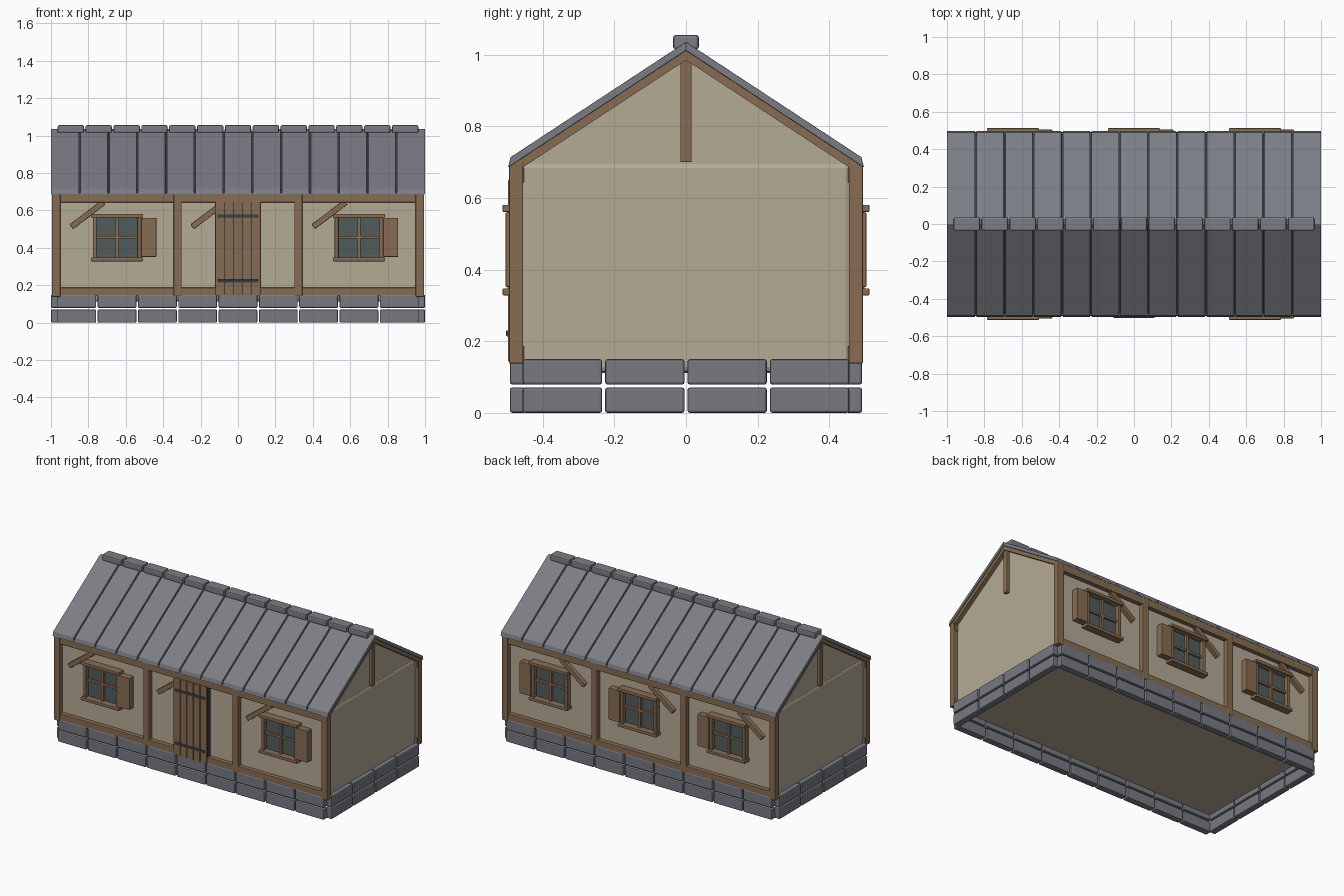
import bpy
import bmesh
import math
from mathutils import Matrix, Vector

if "Cube" in bpy.data.objects:
    bpy.data.objects.remove(bpy.data.objects["Cube"], do_unlink=True)


def material(name, rgb):
    m = bpy.data.materials.new(name)
    m.use_nodes = True
    m.diffuse_color = (*rgb, 1)
    bsdf = m.node_tree.nodes["Principled BSDF"]
    bsdf.inputs["Base Color"].default_value = (*rgb, 1)
    bsdf.inputs["Roughness"].default_value = 0.9
    return m


PLASTER = material("plaster", (0.46, 0.405, 0.305))
WOOD = material("brown wood", (0.242, 0.152, 0.084))
STONE = material("grey stone", (0.187, 0.193, 0.222))
SLATE = material("roof slate", (0.2, 0.208, 0.236))
GLASS = material("window glass", (0.084, 0.108, 0.104))
IRON = material("dark iron", (0.045, 0.05, 0.058))


def finish(bm, name, mat, bevel):
    bmesh.ops.recalc_face_normals(bm, faces=bm.faces)
    mesh = bpy.data.meshes.new(name)
    bm.to_mesh(mesh)
    bm.free()
    mesh.materials.append(mat)
    ob = bpy.data.objects.new(name, mesh)
    bpy.context.collection.objects.link(ob)
    if bevel:
        mod = ob.modifiers.new("soft_edges", "BEVEL")
        mod.width = bevel
        mod.segments = 2
    return ob


def box(name, xs, ys, zs, mat, bevel=0.003, tilt=0):
    """Box between coordinate pairs, tilted about its own y axis."""
    spans = (xs, ys, zs)
    centre = Vector([(a + b) / 2 for a, b in spans])
    size = [abs(b - a) for a, b in spans]
    bm = bmesh.new()
    bmesh.ops.create_cube(bm, size=1, matrix=Matrix.Translation(centre)
                          @ Matrix.Rotation(tilt, 4, "Y") @ Matrix.Diagonal((*size, 1)))
    return finish(bm, name, mat, bevel)


def prism(name, profile, x0, x1, mat, bevel=0.0):
    """Extrude a (y, z) profile along x."""
    bm = bmesh.new()
    face = bm.faces.new([bm.verts.new((x0, y, z)) for y, z in profile])
    new = bmesh.ops.extrude_face_region(bm, geom=[face])["geom"]
    bmesh.ops.translate(bm, vec=(x1 - x0, 0, 0),
                        verts=[g for g in new if isinstance(g, bmesh.types.BMVert)])
    return finish(bm, name, mat, bevel)


SLOPE = 0.657
BAY = 0.6465


def slope_strip(name, s, top, bottom, reach, x0, x1, mat, bevel=0.0):
    """Band following one roof slope; top and bottom are heights at the ridge."""
    eave = top - SLOPE * reach
    lip = 0.007 if reach > 0.48 else 0
    prism(name, [(0, top), (s * reach, eave),
                 (s * (reach + lip), bottom - SLOPE * (reach + lip)), (0, bottom)],
          x0, x1, mat, bevel)


# Foundation: two courses of stone blocks in a hollow ring
for z0, z1 in ((0, 0.071), (0.079, 0.15)):
    for s in (-1, 1):
        step = 1.94 / 9
        for i in range(9):
            x = -0.97 + i * step
            box("long_side_stone", (x + 0.004, x + step - 0.004),
                (s * 0.447, s * 0.492), (z0, z1), STONE, 0.007)
        for i in range(4):
            y = -0.46 + i * 0.23
            box("end_stone", (s * 0.955, s), (y + 0.004, y + 0.226), (z0, z1), STONE, 0.007)

# Plaster body and gables
box("wall_body", (-0.97, 0.97), (-0.462, 0.462), (0.112, 0.7), PLASTER, 0.016)
prism("gable_wall", [(-0.455, 0.69), (0.455, 0.69), (0, 0.989)], -0.965, 0.965, PLASTER)

# Timber frame on both long sides
for s in (-1, 1):
    face = (s * 0.452, s * 0.49)
    box("sill_beam", (-0.985, 0.985), face, (0.142, 0.187), WOOD)
    box("top_beam", (-0.985, 0.985), face, (0.643, 0.695), WOOD)
    for x in (-0.323, 0.323):
        box("middle_post", (x - 0.021, x + 0.021), (s * 0.452, s * 0.493), (0.142, 0.69), WOOD)
    for x in (-0.972, 0.972):
        box("corner_post", (x - 0.022, x + 0.022), (s * 0.455, s * 0.494), (0.138, 0.7), WOOD)
    for bay in (-BAY, 0, BAY):
        x = bay - 0.158
        box("brace", (x - 0.108, x + 0.108), (s * 0.455, s * 0.487),
            (0.563, 0.593), WOOD, tilt=-math.radians(37))

# Gable timbers
for e in (-1, 1):
    box("king_post", (e * 0.95, e * 0.985), (-0.016, 0.016), (0.7, 0.995), WOOD)
    for s in (-1, 1):
        slope_strip("rafter", s, 1.013, 0.985, 0.475, e * 0.955, e * 0.992, WOOD)


def window(x, s):
    """Four-pane window with one open shutter."""
    box("window_pane", (x - 0.118, x + 0.118), (s * 0.45, s * 0.47), (0.345, 0.57), GLASS, 0)
    for side in (-1, 1):
        box("window_jamb", (x + side * 0.11, x + side * 0.13),
            (s * 0.452, s * 0.498), (0.345, 0.57), WOOD)
    box("window_mullion", (x - 0.008, x + 0.008), (s * 0.455, s * 0.486), (0.345, 0.565), WOOD, 0)
    box("window_crossbar", (x - 0.112, x + 0.112), (s * 0.455, s * 0.484), (0.45, 0.464), WOOD, 0)
    for z in (0.328, 0.561):
        box("window_ledge", (x - 0.139, x + 0.139), (s * 0.452, s * 0.512), (z, z + 0.02), WOOD)
    box("shutter", (x + 0.13, x + 0.21), (s * 0.455, s * 0.504), (0.352, 0.56), WOOD)


for x in (-BAY, BAY):
    window(x, -1)
for x in (-BAY, 0, BAY):
    window(x, 1)

# Plank door with iron straps
box("door_backing", (-0.123, 0.123), (-0.455, -0.491), (0.147, 0.645), IRON, 0)
for i in range(5):
    x = -0.12 + i * 0.048
    box("door_plank", (x + 0.002, x + 0.046), (-0.46, -0.497), (0.144, 0.65), WOOD, 0.002)
for z in (0.222, 0.571):
    box("door_strap", (-0.11, 0.11), (-0.49, -0.502), (z - 0.008, z + 0.008), IRON, 0.002)

# Roof panels over a dark underlay
pitch = 2 / 13
for s in (-1, 1):
    slope_strip("roof_underlay", s, 1.022, 1.006, 0.478, -0.955, 0.955, IRON)
    for i in range(13):
        x = -1 + i * pitch
        gap = 0.004
        slope_strip("roof_panel", s, 1.036, 1.012, 0.49,
                    x + gap * (i > 0), x + pitch - gap * (i < 12), SLATE, 0.002)

# Ridge caps
step = 1.936 / 13
for i in range(13):
    x = -0.968 + i * step
    box("ridge_cap", (x + 0.004, x + step - 0.004), (-0.036, 0.036), (1.015, 1.056), SLATE, 0.008)
